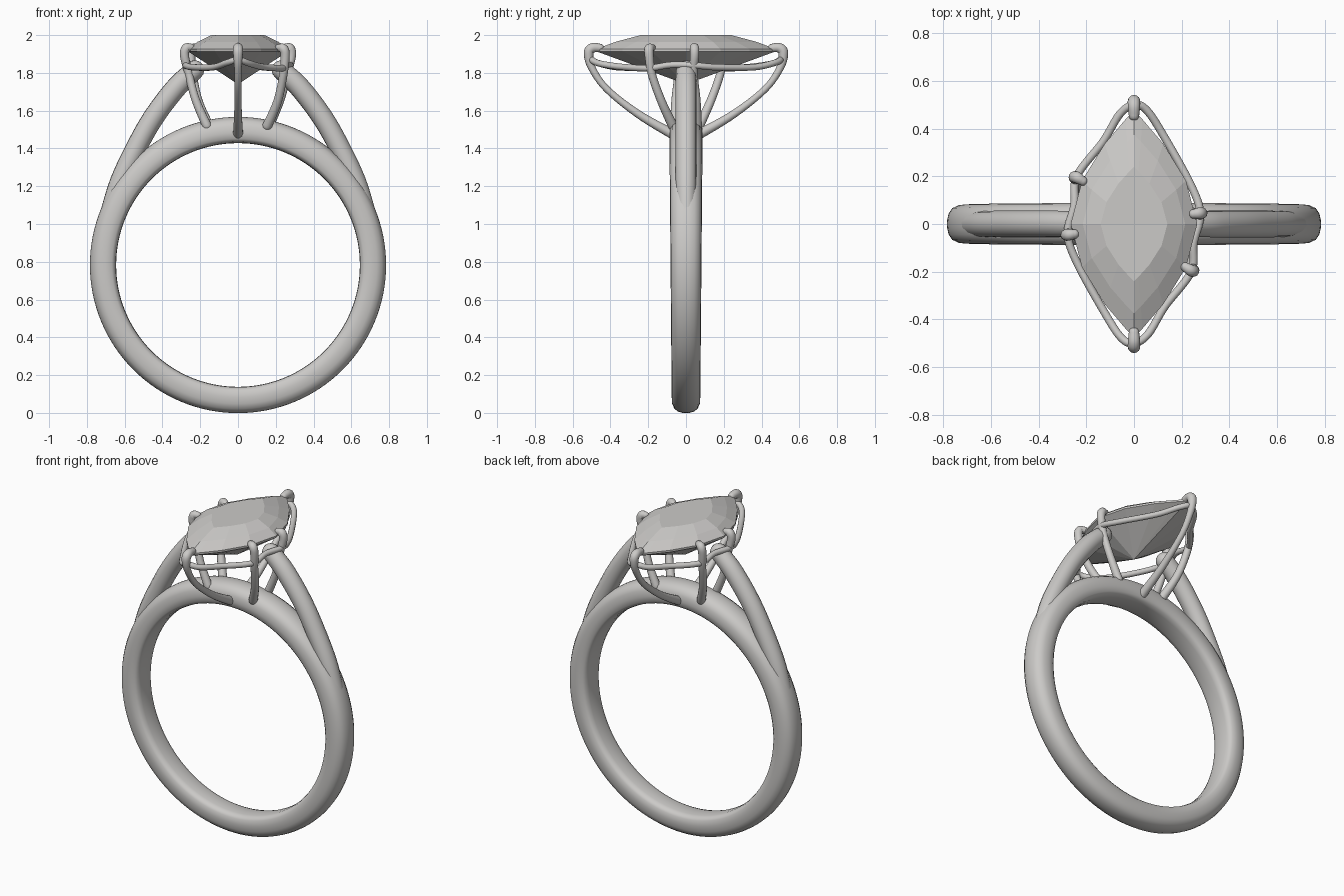
import bpy, bmesh, math
from mathutils import Vector

cube = bpy.data.objects.get("Cube")
if cube:
    bpy.data.objects.remove(cube, do_unlink=True)

grey = bpy.data.materials.new("polished_grey")
grey.use_nodes = True
colour = (0.6, 0.59, 0.575, 1)
grey.diffuse_color = colour
grey.node_tree.nodes["Principled BSDF"].inputs["Base Color"].default_value = colour


def add_mesh(name, bm, smooth=True):
    bmesh.ops.recalc_face_normals(bm, faces=bm.faces)
    me = bpy.data.meshes.new(name)
    bm.to_mesh(me)
    bm.free()
    me.materials.append(grey)
    for p in me.polygons:
        p.use_smooth = smooth
    ob = bpy.data.objects.new(name, me)
    bpy.context.collection.objects.link(ob)
    return ob


def loft(bm, rings, closed=False):
    """Bridge equal rings of vertices with quads."""
    pairs = list(zip(rings, rings[1:] + rings[:1])) if closed else list(zip(rings, rings[1:]))
    for a, b in pairs:
        n = len(a)
        for i in range(n):
            j = (i + 1) % n
            bm.faces.new((a[i], a[j], b[j], b[i]))


def spline(points, closed, steps=8):
    """Smooth path through control points (x, y, z, radius)."""
    pts = [Vector(p) for p in points]
    n = len(pts)
    get = (lambda i: pts[i % n]) if closed else (lambda i: pts[max(0, min(n - 1, i))])
    out = []
    for i in range(n if closed else n - 1):
        a, b, c, d = get(i - 1), get(i), get(i + 1), get(i + 2)
        for k in range(steps):
            t = k / steps
            out.append(0.5 * (2 * b + (c - a) * t + (2 * a - 5 * b + 4 * c - d) * t * t
                              + (3 * b - a - 3 * c + d) * t ** 3))
    if not closed:
        out.append(pts[-1])
    return out


def tube(name, points, closed=False, sides=14):
    """Round wire along a path, with domed ends when open."""
    path = spline(points, closed)
    n = len(path)
    stations = []
    for i, p in enumerate(path):
        q = path[(i + 1) % n] if closed or i < n - 1 else p
        o = path[i - 1] if closed or i > 0 else p
        stations.append((p.xyz, (q - o).xyz.normalized(), p.w))
    if not closed:
        angles = [math.radians(a) for a in (22, 45, 67, 86)]
        for end, sign in ((0, -1), (-1, 1)):
            p, t, r = stations[end]
            dome = [(p + t * sign * r * math.sin(a), t, r * math.cos(a)) for a in angles]
            stations = dome[::-1] + stations if sign < 0 else stations + dome
    bm = bmesh.new()
    rings = []
    normal = stations[0][1].orthogonal()
    if closed:
        normal = Vector((0, 0, 1))
    for p, t, r in stations:
        if closed:
            normal = Vector((0, 0, 1))
        normal = (normal - t * normal.dot(t)).normalized()
        side = t.cross(normal)
        rings.append([bm.verts.new(p + r * (normal * math.cos(a) + side * math.sin(a)))
                      for a in (math.tau * k / sides for k in range(sides))])
    loft(bm, rings, closed)
    if not closed:
        bm.faces.new(rings[0])
        bm.faces.new(rings[-1])
    return add_mesh(name, bm)


# Band: rounded section swept round the finger hole, slightly wider at the top
half = [(0.645, 0), (0.647, 0.045), (0.653, 0.07), (0.668, 0.084), (0.70, 0.088),
        (0.735, 0.085), (0.762, 0.071), (0.777, 0.047), (0.783, 0.02)]
section = half + [(0.784, 0)] + [(r, -y) for r, y in half[:0:-1]]
bm = bmesh.new()
rings = []
for k in range(128):
    a = math.tau * k / 128
    width = 0.93 + 0.07 * math.sin(a)
    rings.append([bm.verts.new((r * math.cos(a), y * width, 0.783 + r * math.sin(a)))
                  for r, y in section])
loft(bm, rings, closed=True)
add_mesh("band", bm)


# Marquise stone: table, crown, girdle and pointed pavilion, flat facets
def marquise(bm, width, length, z, n=8):
    right = [(width * (1 - abs(t) ** 1.8), length * t)
             for t in (math.sin(math.pi * (k / n - 0.5)) for k in range(n))]
    return [bm.verts.new((s * x, s * y, z)) for s in (1, -1) for x, y in right]


bm = bmesh.new()
levels = [marquise(bm, w, l, z) for w, l, z in
          ((0.14, 0.24, 2.0), (0.215, 0.375, 1.964), (0.265, 0.475, 1.926), (0.265, 0.475, 1.914))]
loft(bm, levels)
bm.faces.new(levels[0])
culet = bm.verts.new((0, 0, 1.74))
for i, v in enumerate(levels[-1]):
    bm.faces.new((v, levels[-1][(i + 1) % len(levels[-1])], culet))
add_mesh("stone", bm, smooth=False)

# Paths for one half; the other half is the same turned half way round z
shoulder = [(0.69, 0, 1.02, 0.05), (0.625, 0, 1.22, 0.055), (0.53, 0, 1.42, 0.056),
            (0.44, 0, 1.575, 0.056), (0.325, 0, 1.725, 0.056), (0.23, 0, 1.815, 0.052)]
end_prong = [(0, -0.455, 1.932, 0.022), (0, -0.495, 1.932, 0.026), (0, -0.515, 1.905, 0.026),
             (0, -0.5, 1.83, 0.02), (0, -0.42, 1.715, 0.018), (0, -0.25, 1.58, 0.021),
             (0, -0.06, 1.47, 0.027)]
corner_prong = [(0.215, -0.18, 1.932, 0.02), (0.24, -0.195, 1.928, 0.025),
                (0.25, -0.195, 1.89, 0.024), (0.24, -0.18, 1.79, 0.022),
                (0.21, -0.13, 1.65, 0.023), (0.155, -0.07, 1.52, 0.026)]
side_prong = [(0.25, 0.042, 1.935, 0.02), (0.275, 0.045, 1.93, 0.025),
              (0.283, 0.045, 1.89, 0.024), (0.262, 0.04, 1.8, 0.022),
              (0.225, 0.055, 1.66, 0.022), (0.165, 0.06, 1.52, 0.025)]
rail = [(0, -0.5, 1.87, 0.017), (0.06, -0.46, 1.85, 0.017), (0.13, -0.345, 1.832, 0.017),
        (0.24, -0.2, 1.825, 0.017), (0.25, -0.08, 1.842, 0.017), (0.278, 0.04, 1.84, 0.017),
        (0.24, 0.16, 1.83, 0.017), (0.13, 0.36, 1.83, 0.017), (0.055, 0.475, 1.855, 0.017)]


def turned(path):
    return [(-x, -y, z, r) for x, y, z, r in path]


for name, path, first, second in (("shoulder", shoulder, "left", "right"),
                                  ("end_prong", end_prong, "front", "back"),
                                  ("corner_prong", corner_prong, "front_left", "back_right"),
                                  ("side_prong", side_prong, "left", "right")):
    tube(first + "_" + name, path)
    tube(second + "_" + name, turned(path))

# Gallery rail joining all the prongs
tube("gallery_rail", rail + turned(rail), closed=True)
